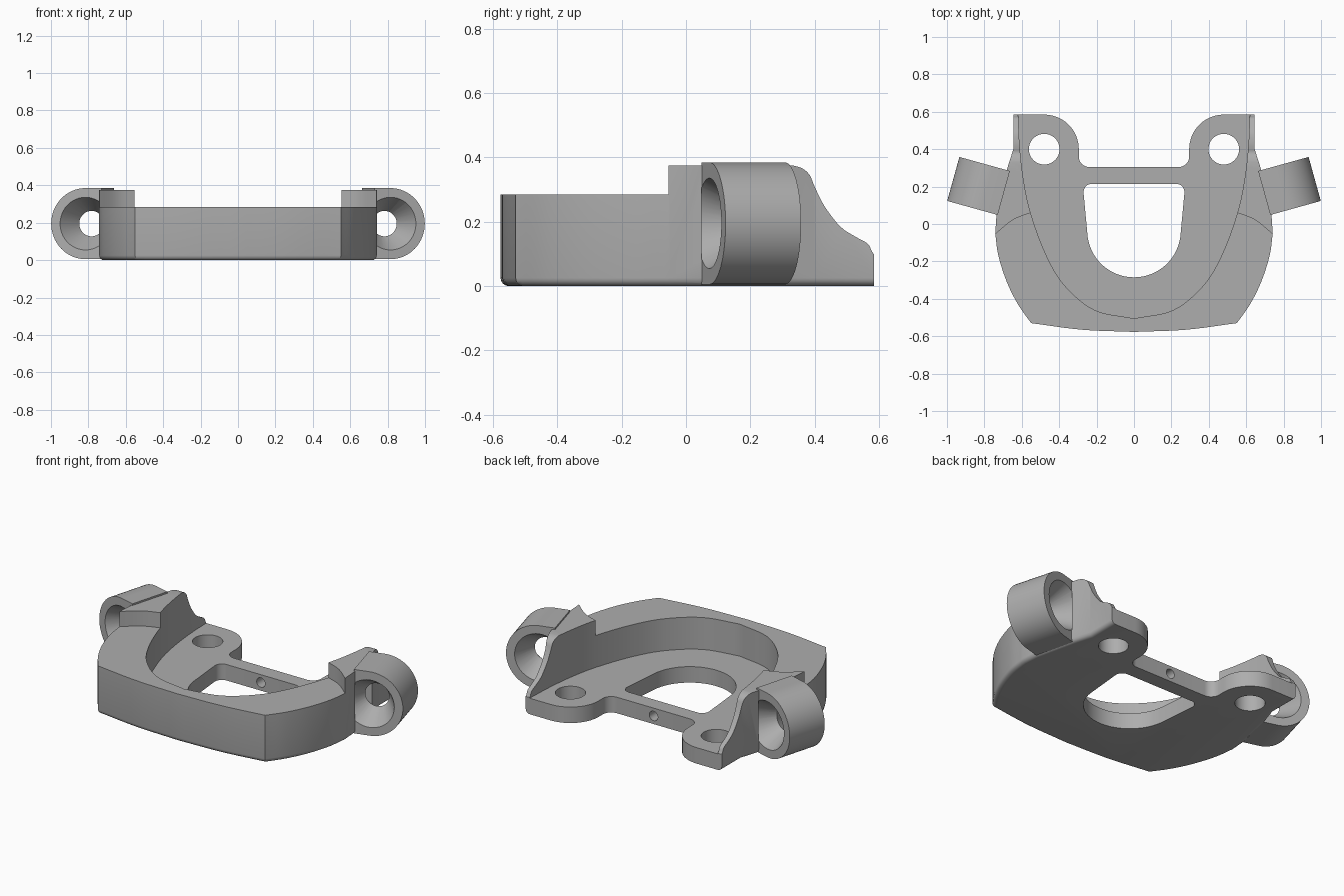
import bpy, bmesh
from math import sin, cos, radians
from mathutils import Matrix, Vector

cube = bpy.data.objects.get("Cube")
if cube:
    bpy.data.objects.remove(cube, do_unlink=True)

grey = bpy.data.materials.new("light_grey")
grey.use_nodes = True
grey.diffuse_color = (0.42, 0.42, 0.42, 1)
grey.node_tree.nodes["Principled BSDF"].inputs["Base Color"].default_value = (0.42, 0.42, 0.42, 1)


def arc(cx, cy, r, start, end, n=14):
    angles = [radians(start + (end - start) * i / n) for i in range(n + 1)]
    return [(cx + r * cos(a), cy + r * sin(a)) for a in angles]


def spline(pts, n=6):
    """Smooth curve passing through the given points."""
    p = [Vector(q) for q in pts]
    p = [2 * p[0] - p[1]] + p + [2 * p[-1] - p[-2]]
    out = []
    for a, b, c, d in zip(p, p[1:], p[2:], p[3:]):
        for i in range(n):
            t = i / n
            out.append(tuple(0.5 * (2 * b + (c - a) * t + (2 * a - 5 * b + 4 * c - d) * t ** 2
                                    + (3 * b - a - 3 * c + d) * t ** 3)))
    return out + [tuple(pts[-1])]


def mirrored(half):
    """Close a half outline across x = 0."""
    other = [(-x, y) for x, y in reversed(half) if x > 1e-4]
    return half + other


def finish(name, bm):
    bmesh.ops.recalc_face_normals(bm, faces=bm.faces[:])
    mesh = bpy.data.meshes.new(name)
    bm.to_mesh(mesh)
    bm.free()
    obj = bpy.data.objects.new(name, mesh)
    bpy.context.collection.objects.link(obj)
    mesh.materials.append(grey)
    return obj


def prism_mesh(pts, lo, hi, place):
    """Extrude a 2D outline; place maps (u, v, depth) to a 3D point."""
    bm = bmesh.new()
    base = bm.faces.new([bm.verts.new(place(u, v, lo)) for u, v in pts])
    ext = bmesh.ops.extrude_face_region(bm, geom=[base])["geom"]
    shift = Vector(place(0, 0, hi)) - Vector(place(0, 0, lo))
    bmesh.ops.translate(bm, vec=shift, verts=[g for g in ext if isinstance(g, bmesh.types.BMVert)])
    bmesh.ops.recalc_face_normals(bm, faces=bm.faces[:])
    return bm


def flat(u, v, d):
    return (u, v, d)


def prism(name, pts, lo, hi, place=flat):
    return finish(name, prism_mesh(pts, lo, hi, place))


def cone(name, r1, r2, depth, matrix):
    bm = bmesh.new()
    bmesh.ops.create_cone(bm, cap_ends=True, segments=48, radius1=r1, radius2=r2,
                          depth=depth, matrix=matrix)
    return finish(name, bm)


def combine(target, tool, operation="DIFFERENCE"):
    mod = target.modifiers.new("combine", "BOOLEAN")
    mod.operation, mod.solver, mod.object = operation, "EXACT", tool
    bpy.context.view_layer.objects.active = target
    bpy.ops.object.modifier_apply(modifier=mod.name)
    bpy.data.objects.remove(tool, do_unlink=True)


# Main plate: plan outline with two rear ears
FLOOR, RIM, TOP = 0.095, 0.285, 0.375
front = spline([(0, -0.577), (0.28, -0.565), (0.55, -0.53)])
side = spline([(0.55, -0.53), (0.62, -0.43), (0.68, -0.31), (0.725, -0.17), (0.742, -0.05)])
flank = [(0.735, 0.05), (0.68, 0.29), (0.645, 0.4), (0.645, 0.585)]
ear = arc(0.48, 0.4, 0.185, 90, 180) + arc(0.24, 0.36, 0.055, 0, -90, 8)
outline = mirrored(front + side[1:] + flank + ear)
bm = prism_mesh(outline, 0, TOP, flat)

# Rounded lower edge along the front and sides
wall_points = {(round(s * x, 4), round(y, 4)) for x, y in front + side + flank for s in (1, -1)}
lower = [e for e in bm.edges if all(
    v.co.z < 1e-5 and (round(v.co.x, 4), round(v.co.y, 4)) in wall_points for v in e.verts)]
bmesh.ops.bevel(bm, geom=lower, offset=0.025, segments=4, profile=0.5, affect="EDGES")
bracket = finish("bracket_body", bm)

# Lower front rim
step = spline([(0.45, 0.09), (0.55, 0.06), (0.65, 0.02), (0.76, -0.07)])
combine(bracket, prism("rim_cutter", mirrored([(0, 0.09)] + step + [(0.9, -0.07), (0.9, -0.8), (0, -0.8)]),
                       RIM, 1))

# Swooping rear fins
swoop = spline([(0.32, 0.378), (0.36, 0.367), (0.385, 0.345), (0.4, 0.31), (0.43, 0.25),
                (0.48, 0.185), (0.53, 0.152), (0.565, 0.132), (0.58, 0.105), (0.59, FLOOR)], 4)
combine(bracket, prism("fin_cutter", swoop + [(0.8, FLOOR), (0.8, 0.6), (0.32, 0.6)], -1, 1,
                       lambda u, v, d: (d, u, v)))

# Angled side lugs
LUG_R, LUG_Z, HALF = 0.19, 0.195, 0.122
for s in (1, -1):
    to_lug = (Matrix.Translation((s * 0.783, 0.19, LUG_Z))
              @ Matrix.Rotation(s * radians(15.5), 4, "Z"))
    slot = arc(0, 0, LUG_R, -90, 90, 32) + [(-0.09, LUG_R), (-0.09, -LUG_R)]
    lug = prism("side_lug", slot, -HALF, HALF,
                lambda u, v, d: tuple(to_lug @ Vector((s * u, d, v))))
    combine(bracket, lug, "UNION")

# Recessed floor
inner = spline([(0, -0.505), (0.21, -0.46), (0.37, -0.33), (0.47, -0.165), (0.55, 0.05),
                (0.588, 0.22), (0.61, 0.4), (0.62, 0.6)])
combine(bracket, prism("floor_cutter", mirrored(inner + [(0.62, 0.8)]), FLOOR, 1))

# Central opening
opening = arc(0, -0.035, 0.25, -90, -8, 20) + arc(0.225, 0.17, 0.045, 0, 90, 8)
combine(bracket, prism("opening_cutter", mirrored(opening), -0.5, 0.5))

# Ear holes and hourglass lug bores
for s in (1, -1):
    combine(bracket, cone("ear_hole_cutter", 0.082, 0.082, 1, Matrix.Translation((s * 0.48, 0.4, 0))))
    to_lug = (Matrix.Translation((s * 0.783, 0.19, LUG_Z))
              @ Matrix.Rotation(s * radians(15.5), 4, "Z"))
    for end in (1, -1):
        place = (to_lug @ Matrix.Translation((0, end * 0.057, 0))
                 @ Matrix.Rotation(end * radians(90), 4, "X"))
        combine(bracket, cone("bore_cutter", 0.142, 0.062, 0.134, place))

# Pin hole through the rear bar
combine(bracket, cone("pin_cutter", 0.028, 0.028, 0.2,
                      Matrix.Translation((0, 0.26, 0.048)) @ Matrix.Rotation(radians(90), 4, "X")))

bpy.ops.object.select_all(action="DESELECT")
bracket.select_set(True)
bpy.context.view_layer.objects.active = bracket
bpy.ops.object.shade_smooth_by_angle(angle=radians(30))
